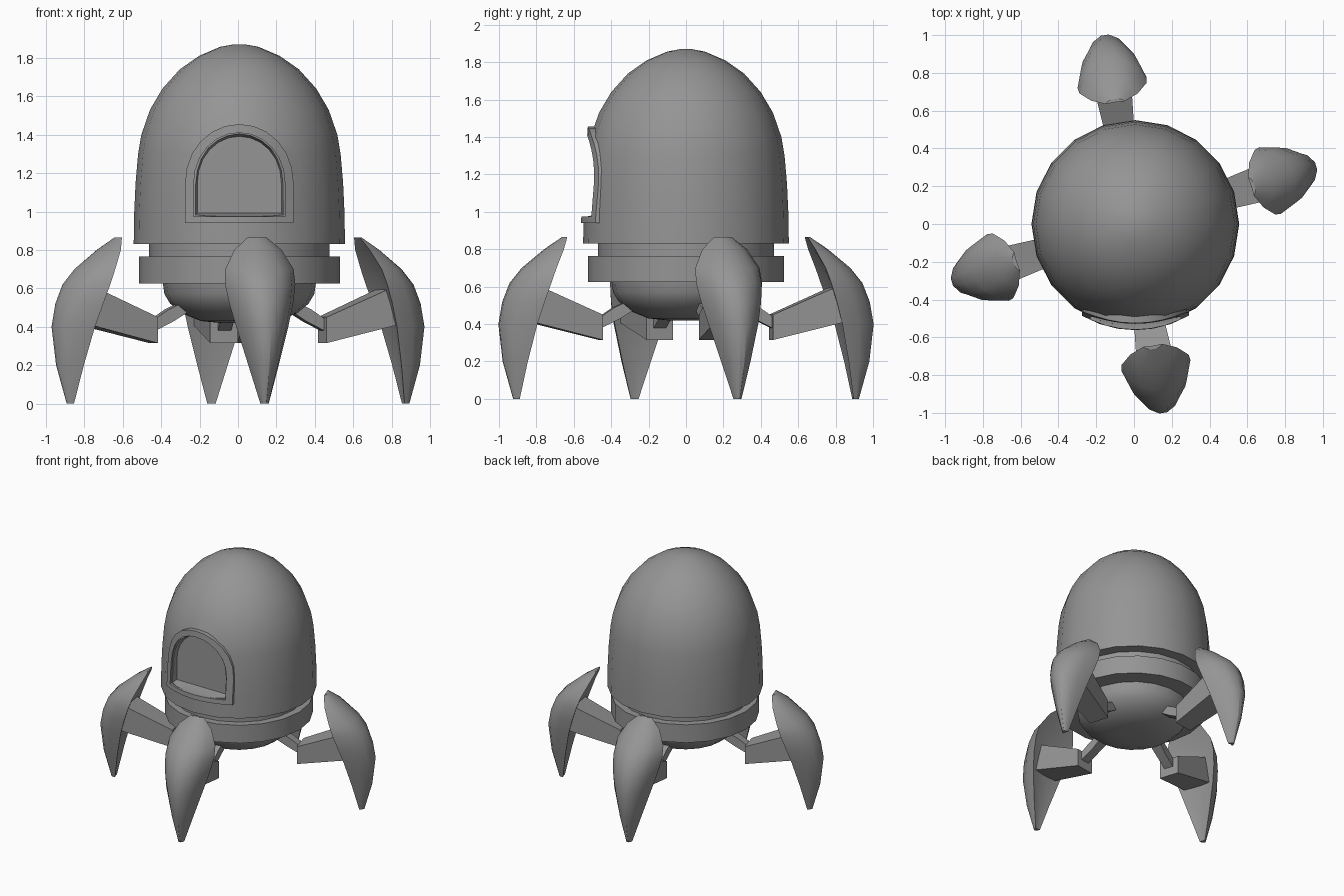
import bpy, bmesh
from math import sin, cos, pi, radians, sqrt
from mathutils import Matrix, Vector

cube = bpy.data.objects.get("Cube")
if cube:
    bpy.data.objects.remove(cube, do_unlink=True)

CX = 0.007  # pod centre

grey = bpy.data.materials.new("grey metal")
grey.use_nodes = True
grey.diffuse_color = (0.3, 0.3, 0.3, 1)
grey.node_tree.nodes["Principled BSDF"].inputs["Base Color"].default_value = (0.3, 0.3, 0.3, 1)


def finish(name, bm, angle=35):
    bmesh.ops.remove_doubles(bm, verts=bm.verts, dist=0.0005)
    bmesh.ops.recalc_face_normals(bm, faces=bm.faces)
    mesh = bpy.data.meshes.new(name)
    bm.to_mesh(mesh)
    bm.free()
    mesh.materials.append(grey)
    ob = bpy.data.objects.new(name, mesh)
    bpy.context.collection.objects.link(ob)
    smooth(ob, angle)
    return ob


def smooth(ob, angle):
    bpy.ops.object.select_all(action='DESELECT')
    ob.select_set(True)
    bpy.context.view_layer.objects.active = ob
    bpy.ops.object.shade_smooth_by_angle(angle=radians(angle))


def loft(bm, rings, caps=True, closed=False):
    """Skin a list of equal point loops."""
    vs = [[bm.verts.new(p) for p in ring] for ring in rings]
    pairs = list(zip(vs, vs[1:])) + ([(vs[-1], vs[0])] if closed else [])
    for a, b in pairs:
        n = len(a)
        for i in range(n):
            j = (i + 1) % n
            bm.faces.new((a[i], a[j], b[j], b[i]))
    if caps and not closed:
        bm.faces.new(vs[0])
        bm.faces.new(vs[-1])


def lathe(name, profile, seg=20):
    bm = bmesh.new()
    loft(bm, [[(CX + r * sin(2 * pi * i / seg), r * cos(2 * pi * i / seg), z)
               for i in range(seg)] for r, z in profile])
    return finish(name, bm)


# Pod body
dome = lathe("dome", [(0.55, 0.83), (0.547, 1.0), (0.54, 1.15), (0.527, 1.3), (0.51, 1.4),
                      (0.465, 1.53), (0.4, 1.64), (0.31, 1.74), (0.21, 1.81),
                      (0.1, 1.857), (0.03, 1.87)])
lathe("neck", [(0.47, 0.7), (0.47, 0.84)])
lathe("lower_ring", [(0.523, 0.625), (0.523, 0.765)])
lathe("belly", [(0.4, 0.64), (0.39, 0.57), (0.36, 0.52), (0.3, 0.47), (0.2, 0.43), (0.1, 0.42)])


# Arched window: points run from sill corner, over the arch and back along the sill
def arch(half, bottom, spring, top, steps=12):
    pts = []
    for i in range(steps + 1):
        a = pi * i / steps
        pts.append((half * cos(a), spring + (top - spring) * sin(a) ** 0.95))
    sill = [(-half + 2 * half * k / 6, bottom) for k in range(7)]
    return pts + sill


inner = arch(0.238, 0.975, 1.14, 1.41)
outer = arch(0.283, 0.94, 1.14, 1.455)

bm = bmesh.new()
small = [(x * 0.92, 1.18 + (z - 1.18) * 0.92) for x, z in inner]
loft(bm, [[(CX + x, -0.75, z) for x, z in inner],
          [(CX + x, -0.53, z) for x, z in inner],
          [(CX + x, -0.45, z) for x, z in small]])
cutter = finish("window_cutter", bm)
cutter.hide_render = True
cut = dome.modifiers.new("window", 'BOOLEAN')
cut.operation = 'DIFFERENCE'
cut.solver = 'EXACT'
cut.object = cutter
bpy.context.view_layer.objects.active = dome
bpy.ops.object.modifier_apply(modifier=cut.name)
bpy.data.objects.remove(cutter, do_unlink=True)
smooth(dome, 35)


def wrap(pts, offset):
    """Bend a flat outline around the pod."""
    out = []
    for x, z in pts:
        r = 0.562 - 0.037 * (z - 0.94) / 0.515 + offset
        out.append((CX + x, -sqrt(r * r - x * x), z))
    return out


bm = bmesh.new()
loft(bm, [wrap(outer, -0.05), wrap(outer, 0), wrap(inner, 0), wrap(inner, -0.05)], closed=True)
finish("window_frame", bm)

# Legs are shaped along +x, then turned into place
#        z, rim radius, outer radius, half width
BLADE = [(0.0, 0.903, 0.935, 0.022), (0.2, 0.868, 0.99, 0.08), (0.4, 0.825, 1.012, 0.137),
         (0.52, 0.79, 0.99, 0.168), (0.62, 0.757, 0.95, 0.185), (0.7, 0.728, 0.885, 0.18),
         (0.8, 0.68, 0.765, 0.125), (0.865, 0.65, 0.67, 0.05)]


def section(z, rim, out, w):
    d = out - rim
    half = [(0.0, w), (0.5, 0.82 * w), (0.85, 0.5 * w), (1.0, 0.15 * w)]
    pts = [(rim + t * d, y, z) for t, y in half]
    pts += [(rim + t * d, -y, z) for t, y in reversed(half)]
    return pts + [(rim + 0.12 * d, 0, z)]


def box_end(x, z_low, z_high, w, lean=0.0):
    return [(x, -w, z_low), (x, w, z_low), (x + lean, w, z_high), (x + lean, -w, z_high)]


def leg(name, angle):
    turn = Matrix.Rotation(radians(angle), 4, 'Z')
    parts = {
        "blade": [section(*row) for row in BLADE],
        "arm": [box_end(0.46, 0.315, 0.45, 0.075), box_end(0.84, 0.41, 0.6, 0.105, -0.04)],
        "strut": [box_end(0.28, 0.48, 0.54, 0.04), box_end(0.36, 0.43, 0.49, 0.035, 0.03),
                  box_end(0.48, 0.37, 0.43, 0.035)],
    }
    for part, rings in parts.items():
        bm = bmesh.new()
        loft(bm, [[turn @ Vector(p) for p in ring] for ring in rings])
        finish(f"{name}_{part}", bm, 30)


for name, angle in (("left_leg", 17.7), ("back_leg", 98.8),
                    ("right_leg", 197.7), ("front_leg", 278.8)):
    leg(name, angle)
